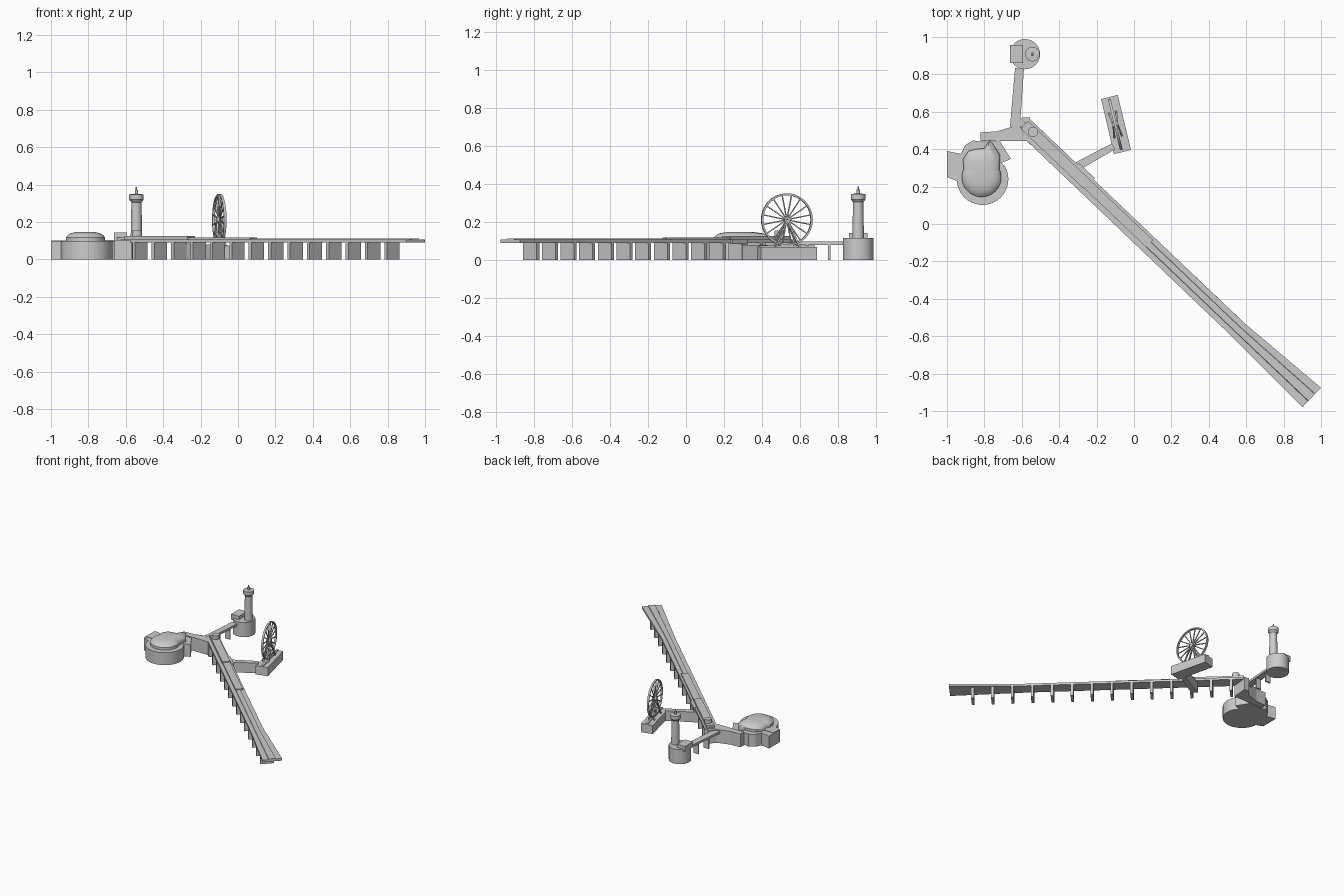
import bpy, bmesh, math
from mathutils import Vector

if "Cube" in bpy.data.objects:
    bpy.data.objects.remove(bpy.data.objects["Cube"])

D = Vector((0.725, -0.688, 0))   # direction along the long pier
N = Vector((0.688, 0.725, 0))    # across the long pier


def pier(t, s, z=0.0):
    return D * t + N * s + Vector((0, 0, z))


def finish(name, bm, smooth=None):
    bmesh.ops.recalc_face_normals(bm, faces=bm.faces[:])
    me = bpy.data.meshes.new(name)
    bm.to_mesh(me)
    bm.free()
    ob = bpy.data.objects.new(name, me)
    bpy.context.collection.objects.link(ob)
    if smooth:
        bpy.ops.object.select_all(action='DESELECT')
        ob.select_set(True)
        bpy.context.view_layer.objects.active = ob
        bpy.ops.object.shade_smooth_by_angle(angle=math.radians(smooth))
    return ob


def loft(name, rings, closed_loop=False, smooth=None):
    """Skin a list of equal-length rings of points."""
    bm = bmesh.new()
    vs = [[bm.verts.new(p) for p in r] for r in rings]
    n = len(vs[0])
    pairs = list(zip(vs, vs[1:]))
    if closed_loop:
        pairs.append((vs[-1], vs[0]))
    for a, b in pairs:
        for i in range(n):
            j = (i + 1) % n
            bm.faces.new((a[i], a[j], b[j], b[i]))
    if not closed_loop:
        bm.faces.new(vs[0])
        bm.faces.new(vs[-1])
    return finish(name, bm, smooth)


def prism(name, pts, z0, z1):
    return loft(name, [[(p[0], p[1], z) for p in pts] for z in (z0, z1)])


def strip(name, t0, t1, s0, s1, z0, z1):
    return prism(name, [pier(t0, s0), pier(t1, s0), pier(t1, s1), pier(t0, s1)], z0, z1)


def lathe(name, x, y, profile, n=24):
    return loft(name, [[(x + r * math.cos(2 * math.pi * i / n), y + r * math.sin(2 * math.pi * i / n), z)
                        for i in range(n)] for r, z in profile], smooth=35)


def arc(cx, cy, r, a0, a1, n):
    return [(cx + r * math.cos(math.radians(a0 + (a1 - a0) * i / n)),
             cy + r * math.sin(math.radians(a0 + (a1 - a0) * i / n))) for i in range(n + 1)]


def bar(bm, a, b, w):
    a, b = Vector(a), Vector(b)
    m = bmesh.ops.create_cube(bm, size=1)['verts']
    q = (b - a).to_track_quat('Z', 'Y')
    for v in m:
        v.co = (a + b) / 2 + q @ Vector((v.co.x * w, v.co.y * w, v.co.z * (b - a).length))


# Long deck: slightly crowned, widening towards the far end
rings = []
for t, h, c in ((-0.8, 0.048, -0.024), (0.79, 0.049, -0.027), (1.328, 0.072, -0.019)):
    k = h * 0.38
    prof = [(-h, 0.09), (h, 0.09), (h, 0.107), (k, 0.107), (k * 0.9, 0.112),
            (-k * 0.9, 0.112), (-k, 0.107), (-h, 0.107)]
    rings.append([pier(t, c + s, z) for s, z in prof])
loft("pier_deck", rings)

# Cross-wall supports under the long deck
for i in range(14):
    t = 1.16 - 0.143 * i
    strip(f"pier_support_{i + 1}", t - 0.01, t + 0.01, -0.074, 0.024, 0, 0.092)

# Raised buildings along the deck
strip("upper_deck_near", -0.79, -0.326, -0.048, 0.01, 0.105, 0.126)
strip("upper_deck_far", -0.326, 0.133, -0.045, 0.008, 0.105, 0.118)
strip("side_landing", -0.44, -0.32, 0.015, 0.034, 0.085, 0.11)
lathe("entrance_kiosk", -0.54, 0.493, [(0.027, 0.11), (0.027, 0.155)])

# Junction joining the pier to the islands
prism("junction", [(-0.82, 0.49), (-0.733, 0.495), (-0.636, 0.525), (-0.6, 0.568),
                   (-0.556, 0.57), (-0.567, 0.445), (-0.82, 0.445)], 0.0, 0.105)

# Round island with stepped outline
outline = [(-1, 0.25), (-1, 0.39), (-0.925, 0.375), (-0.904, 0.42), (-0.86, 0.447), (-0.82, 0.44),
           (-0.717, 0.443), (-0.658, 0.348), (-0.71, 0.326)] + arc(-0.81, 0.24, 0.138, 30, -176, 32)
prism("round_island", outline, 0, 0.098)

# Low domed roof on the island, drawn out to the north
tear = arc(-0.815, 0.25, 0.105, 25, -205, 32) + [
    (-0.915, 0.345), (-0.885, 0.39), (-0.845, 0.4), (-0.80, 0.405), (-0.77, 0.45), (-0.715, 0.37)]
cx, cy = -0.815, 0.275
roof = []
for k, z in ((1, 0.097), (1, 0.118), (0.9, 0.13), (0.76, 0.14), (0.5, 0.146), (0.15, 0.148)):
    roof.append([(cx + (x - cx) * k, cy + (y - cy) * k, z) for x, y in tear])
loft("island_roof", roof, smooth=40)
prism("island_wing", [(-0.998, 0.27), (-0.998, 0.33), (-0.9, 0.33), (-0.9, 0.27)], 0.09, 0.102)

# Lighthouse island, footbridge, house and tower
lathe("lighthouse_island", -0.583, 0.908, [(0.081, 0), (0.081, 0.116)])
prism("footbridge", [(-0.636, 0.835), (-0.588, 0.835), (-0.61, 0.52), (-0.663, 0.52)], 0.08, 0.098)
for y in (0.755, 0.64):
    x = -0.612 - (0.835 - y) * 0.08
    prism(f"footbridge_support_{y}", [(x - 0.022, y - 0.006), (x + 0.022, y - 0.006),
                                      (x + 0.022, y + 0.006), (x - 0.022, y + 0.006)], 0, 0.085)
prism("keeper_house", [(-0.662, 0.86), (-0.594, 0.86), (-0.594, 0.958), (-0.662, 0.958)], 0.1, 0.143)
lathe("lighthouse_tower", -0.543, 0.908, [(0.031, 0.11), (0.027, 0.305), (0.033, 0.312), (0.039, 0.32),
                                          (0.039, 0.348), (0.009, 0.35), (0.009, 0.37),
                                          (0.004, 0.373), (0.004, 0.386)])

# Wheel platform and its causeway
prism("wheel_platform", [(-0.176, 0.668), (-0.087, 0.69), (-0.016, 0.396), (-0.107, 0.374)], 0, 0.068)
prism("wheel_terrace", [(-0.137, 0.676), (-0.122, 0.68), (-0.052, 0.387), (-0.067, 0.383)], 0.06, 0.076)
prism("causeway", [(-0.33, 0.32), (-0.12, 0.43), (-0.1, 0.4), (-0.29, 0.29)], 0, 0.08)

# Observation wheel: rim, inner ring, spokes, hub and legs
C = Vector((-0.1, 0.532, 0.212))
U = Vector((0.23, -0.973, 0)).normalized()
W = Vector((0.973, 0.23, 0)).normalized()
Z = Vector((0, 0, 1))


def on_wheel(a, r, w=0.0):
    return C + (U * math.cos(a) + Z * math.sin(a)) * r + W * w


for name, r0, r1, hw in (("wheel_rim", 0.129, 0.139, 0.007), ("wheel_hub", 0.004, 0.016, 0.016)):
    loft(name, [[on_wheel(2 * math.pi * i / 40, r, w) for r, w in
                 ((r0, -hw), (r1, -hw), (r1, hw), (r0, hw))] for i in range(40)], closed_loop=True, smooth=30)
bm = bmesh.new()
for i in range(16):
    a = 2 * math.pi * (i + 0.5) / 16
    bar(bm, on_wheel(a, 0.008), on_wheel(a, 0.133), 0.006)
finish("wheel_spokes", bm)
bm = bmesh.new()
for side in (-1, 1):
    for u in (-0.065, 0.065):
        bar(bm, C + W * side * 0.012, C + W * side * 0.02 + U * u - Z * 0.146, 0.009)
finish("wheel_legs", bm)
